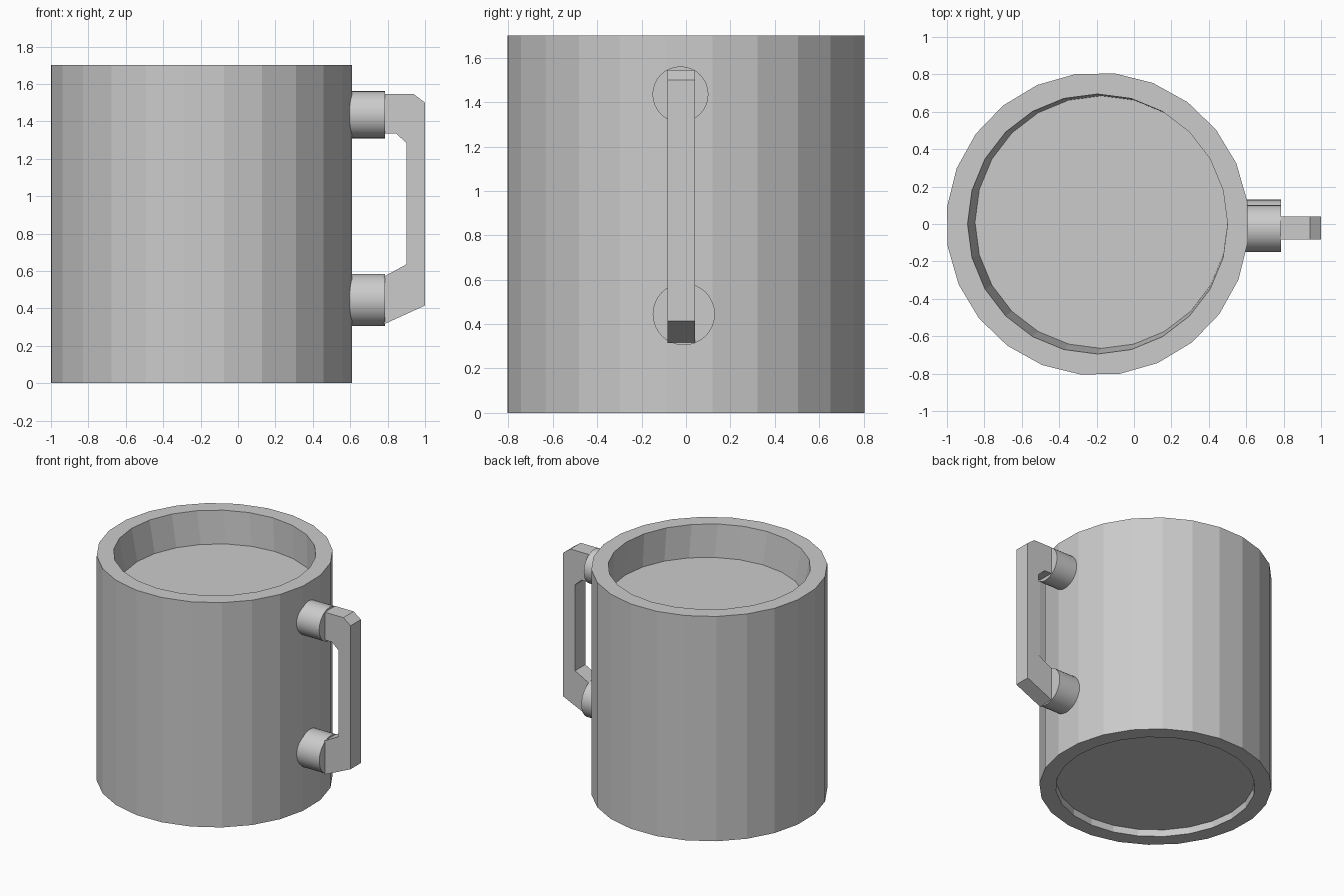
import bpy, bmesh
from math import sin, cos, pi, radians
from mathutils import Matrix

cube = bpy.data.objects.get("Cube")
if cube:
    bpy.data.objects.remove(cube, do_unlink=True)

grey = bpy.data.materials.new("light grey")
grey.use_nodes = True
COLOUR = (0.6, 0.6, 0.6, 1)
grey.diffuse_color = COLOUR
grey.node_tree.nodes["Principled BSDF"].inputs["Base Color"].default_value = COLOUR


def finish(name, bm):
    bmesh.ops.recalc_face_normals(bm, faces=bm.faces[:])
    mesh = bpy.data.meshes.new(name)
    bm.to_mesh(mesh)
    bm.free()
    mesh.materials.append(grey)
    obj = bpy.data.objects.new(name, mesh)
    bpy.context.collection.objects.link(obj)
    return obj


# Mug body: rings from the raised floor, over the rim, down to the recessed base
SIDES = 24
RINGS = [  # x, y, radius, z, turn in degrees
    (-0.175, 0.01, 0.675, 1.455, 0),
    (-0.195, 0, 0.695, 1.70, 0),
    (-0.195, 0, 0.81, 1.70, 8.5),
    (-0.195, 0, 0.81, 0, 8.5),
    (-0.195, 0, 0.695, 0, 0),
    (-0.195, 0, 0.69, 0.05, 0),
]
bm = bmesh.new()
loops = []
for x, y, r, z, turn in RINGS:
    angles = [2 * pi * i / SIDES + radians(turn) for i in range(SIDES)]
    loops.append([bm.verts.new((x + r * cos(a), y + r * sin(a), z)) for a in angles])
for low, high in zip(loops, loops[1:]):
    for i in range(SIDES):
        j = (i + 1) % SIDES
        bm.faces.new((low[i], low[j], high[j], high[i]))
bm.faces.new(loops[0])
bm.faces.new(loops[-1])
finish("mug_body", bm)


# Round pegs joining the handle to the body
def peg(name, y, z, radius, start=0.55, end=0.785):
    bm = bmesh.new()
    place = Matrix.Translation(((start + end) / 2, y, z)) @ Matrix.Rotation(pi / 2, 4, 'Y')
    bmesh.ops.create_cone(bm, cap_ends=True, segments=32, radius1=radius,
                          radius2=radius, depth=end - start, matrix=place)
    obj = finish(name, bm)
    bpy.ops.object.select_all(action='DESELECT')
    obj.select_set(True)
    bpy.context.view_layer.objects.active = obj
    bpy.ops.object.shade_smooth_by_angle(angle=radians(30))


peg("upper_handle_peg", -0.025, 1.435, 0.126)
peg("lower_handle_peg", -0.01, 0.445, 0.14)

# Angular handle: side profile extruded across its width
PROFILE = [(0.78, 1.545), (0.94, 1.545), (1.0, 1.50), (1.0, 0.415), (0.78, 0.315),
           (0.78, 0.57), (0.90, 0.635), (0.90, 1.285), (0.845, 1.335), (0.78, 1.335)]
bm = bmesh.new()
side = bm.faces.new([bm.verts.new((x, -0.083, z)) for x, z in PROFILE])
swept = bmesh.ops.extrude_face_region(bm, geom=[side])
bmesh.ops.translate(bm, vec=(0, 0.123, 0),
                    verts=[v for v in swept["geom"] if isinstance(v, bmesh.types.BMVert)])
finish("handle", bm)
